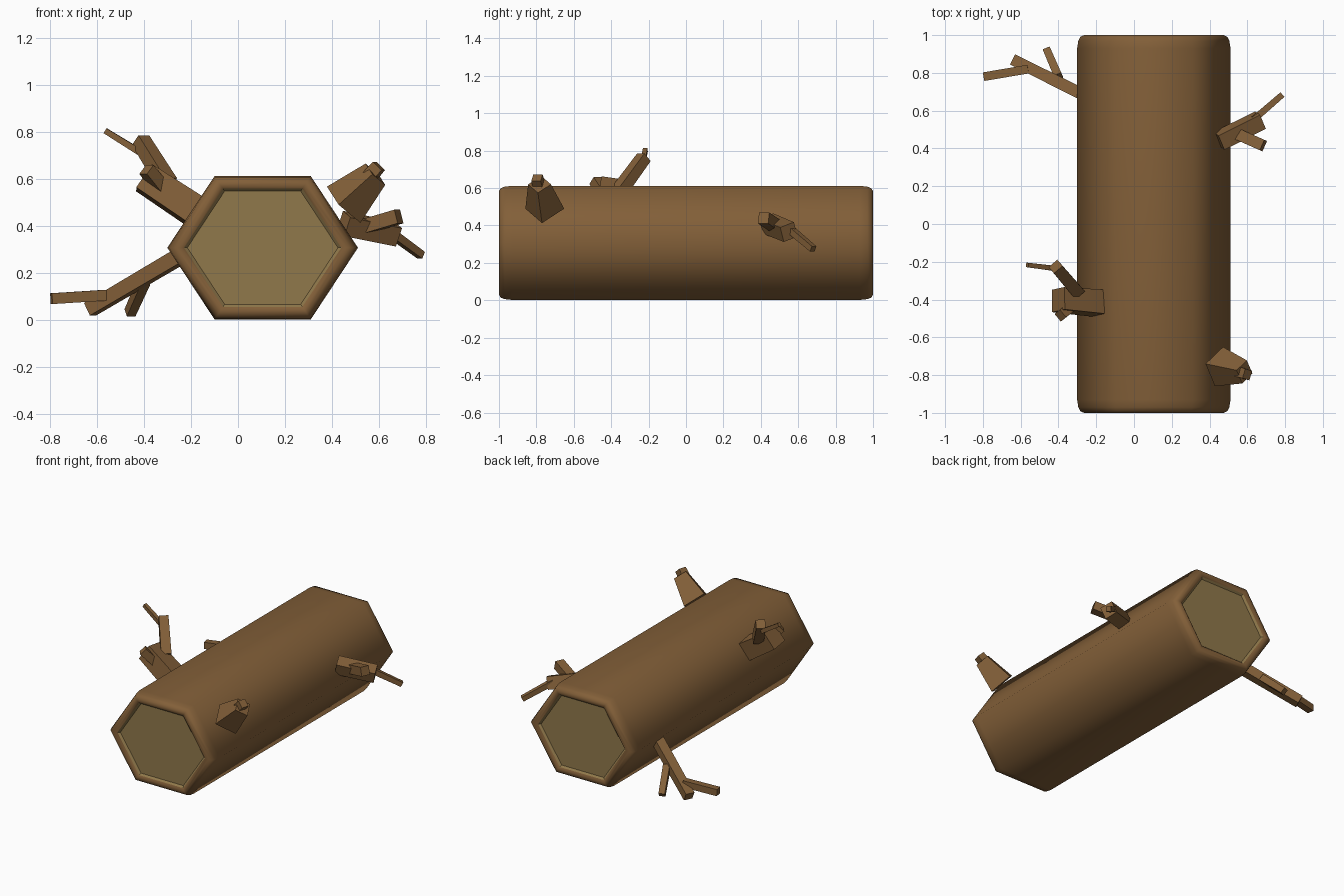
import bpy, bmesh, math
from mathutils import Vector, Matrix

if "Cube" in bpy.data.objects:
    bpy.data.objects.remove(bpy.data.objects["Cube"])


def material(name, color):
    m = bpy.data.materials.new(name)
    m.diffuse_color = (*color, 1)
    m.use_nodes = True
    m.node_tree.nodes["Principled BSDF"].inputs["Base Color"].default_value = m.diffuse_color
    return m


BARK = material("bark_brown", (0.225, 0.115, 0.04))
WOOD = material("cut_wood_tan", (0.28, 0.19, 0.07))


def add_object(name, bm, mats):
    bmesh.ops.recalc_face_normals(bm, faces=bm.faces)
    me = bpy.data.meshes.new(name)
    bm.to_mesh(me)
    bm.free()
    for m in mats:
        me.materials.append(m)
    ob = bpy.data.objects.new(name, me)
    bpy.context.collection.objects.link(ob)
    return ob


# Log: hexagon swept along y with rounded rims and slightly sunk cut ends
HEX = [(-0.406, 0), (-0.205, 0.305), (0.205, 0.305),
       (0.406, 0), (0.205, -0.305), (-0.205, -0.305)]
CX, CZ = 0.105, 0.307
END = [(0.79, 0.98), (0.825, 0.992), (0.86, 1.0), (0.91, 1.0),
       (0.96, 0.99), (0.985, 0.97), (1.0, 0.93)]
rings = [(s, -y) for s, y in END] + [(s, y) for s, y in reversed(END)]

bm = bmesh.new()
loops = [[bm.verts.new((CX + x * s, y, CZ + z * s)) for x, z in HEX] for s, y in rings]
last = len(loops) - 2
for i, (a, b) in enumerate(zip(loops, loops[1:])):
    for k in range(6):
        f = bm.faces.new((a[k], a[(k + 1) % 6], b[(k + 1) % 6], b[k]))
        f.smooth = 0 < i < last
        f.material_index = 1 if i in (0, last) else 0
for lp in (loops[0], loops[-1]):
    bm.faces.new(lp).material_index = 1
add_object("log", bm, [BARK, WOOD])


# Branches: tapered square sticks between two points
def stick(name, p, q, h0, h1, roll=0.0):
    p, q = Vector(p), Vector(q)
    d = (q - p).normalized()
    u = d.cross(Vector((0, 0, 1))).normalized()
    u = Matrix.Rotation(math.radians(roll), 3, d) @ u
    v = d.cross(u)
    bm = bmesh.new()
    ends = [[bm.verts.new(c + u * h * a + v * h * b)
             for a, b in ((-1, -1), (1, -1), (1, 1), (-1, 1))]
            for c, h in ((p, h0), (q, h1))]
    for e in ends:
        bm.faces.new(e)
    for k in range(4):
        j = (k + 1) % 4
        bm.faces.new((ends[0][k], ends[0][j], ends[1][j], ends[1][k]))
    add_object(name, bm, [BARK])


# Left rear forked branch
stick("rear_left_branch", (-0.18, 0.64, 0.31), (-0.63, 0.865, 0.045), 0.032, 0.03)
stick("rear_left_long_twig", (-0.56, 0.82, 0.105), (-0.795, 0.78, 0.09), 0.023, 0.023)
stick("rear_left_short_twig", (-0.40, 0.78, 0.165), (-0.46, 0.92, 0.03), 0.022, 0.02)

# Left front stump with upright twigs
stick("front_left_branch", (-0.18, -0.42, 0.46), (-0.40, -0.40, 0.605), 0.064, 0.06, 10)
stick("front_left_upright", (-0.30, -0.36, 0.58), (-0.415, -0.225, 0.765), 0.033, 0.03)
stick("front_left_tip", (-0.42, -0.235, 0.715), (-0.565, -0.217, 0.805), 0.014, 0.012)
stick("front_left_knob", (-0.31, -0.42, 0.54), (-0.39, -0.485, 0.64), 0.028, 0.026)

# Right front tapered stump
stick("front_right_stump", (0.45, -0.755, 0.49), (0.585, -0.783, 0.62), 0.075, 0.044, 45)
stick("front_right_knob", (0.56, -0.785, 0.61), (0.6, -0.797, 0.655), 0.028, 0.026)

# Right rear branch with two twigs
stick("rear_right_branch", (0.45, 0.44, 0.41), (0.67, 0.55, 0.365), 0.043, 0.042, 20)
stick("rear_right_twig", (0.63, 0.55, 0.385), (0.78, 0.68, 0.275), 0.018, 0.016)
stick("rear_right_side_twig", (0.55, 0.475, 0.40), (0.685, 0.415, 0.44), 0.03, 0.03)
